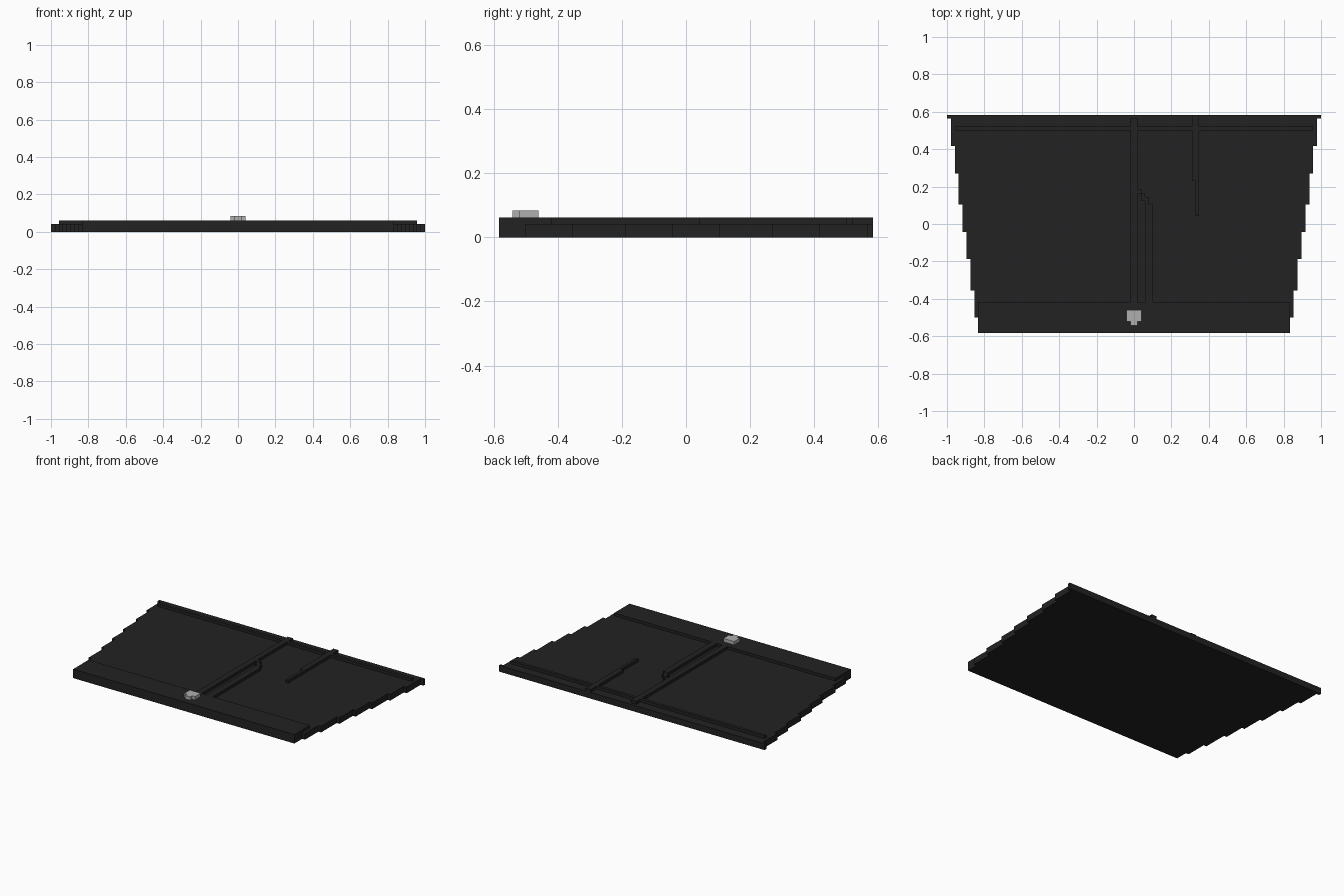
import bpy, bmesh

if "Cube" in bpy.data.objects:
    bpy.data.objects.remove(bpy.data.objects["Cube"])

def material(name, v):
    m = bpy.data.materials.new(name)
    m.diffuse_color = (v, v, v, 1)
    m.use_nodes = True
    m.node_tree.nodes["Principled BSDF"].inputs["Base Color"].default_value = m.diffuse_color
    return m

BLACK = material("matte black", 0.016)
GREY = material("light grey", 0.43)
BASE_TOP, RIB_TOP, BADGE_TOP = 0.042, 0.061, 0.084

def prism(name, outline, z0, z1, mat):
    """Extrude a counter-clockwise outline from z0 up to z1."""
    bm = bmesh.new()
    face = bm.faces.new([bm.verts.new((x, y, z0)) for x, y in outline])
    out = bmesh.ops.extrude_face_region(bm, geom=[face])
    verts = [g for g in out["geom"] if isinstance(g, bmesh.types.BMVert)]
    bmesh.ops.translate(bm, verts=verts, vec=(0, 0, z1 - z0))
    bmesh.ops.recalc_face_normals(bm, faces=bm.faces)
    me = bpy.data.meshes.new(name)
    bm.to_mesh(me)
    bm.free()
    me.materials.append(mat)
    ob = bpy.data.objects.new(name, me)
    bpy.context.collection.objects.link(ob)
    return ob

def rect(x0, x1, y0, y1):
    return [(x0, y0), (x1, y0), (x1, y1), (x0, y1)]

# Base slab: stepped sides widening towards the back, mirrored in x
steps_y = [-0.583, -0.5, -0.356, -0.188, -0.044, 0.103, 0.27, 0.416, 0.565, 0.583]
half_w = [0.833, 0.854, 0.875, 0.896, 0.917, 0.938, 0.958, 0.979, 1.0]
right = []
for w, y0, y1 in zip(half_w, steps_y, steps_y[1:]):
    right += [(w, y0), (w, y1)]
prism("base_slab", right + [(-x, y) for x, y in reversed(right)], 0, BASE_TOP, BLACK)

# Raised front strip and ribs
prism("front_strip", rect(-0.833, 0.833, -0.583, -0.418), BASE_TOP, RIB_TOP, BLACK)
prism("back_rib", rect(-0.957, 0.957, 0.5, 0.521), BASE_TOP, RIB_TOP, BLACK)
prism("centre_rib", rect(-0.02, 0.019, -0.418, 0.564), BASE_TOP, RIB_TOP, BLACK)

# Side rib that steps diagonally into the centre rib
prism("branch_rib", [
    (0.06, -0.418), (0.102, -0.418), (0.102, 0.103), (0.081, 0.103),
    (0.081, 0.145), (0.06, 0.145), (0.06, 0.166), (0.04, 0.166),
    (0.04, 0.187), (0.019, 0.187), (0.019, 0.162), (0.04, 0.162),
    (0.04, 0.124), (0.06, 0.124)], BASE_TOP, RIB_TOP, BLACK)

# Short rib running in from the back edge, narrowing at its tip
prism("short_rib", [
    (0.328, 0.042), (0.348, 0.042), (0.348, 0.583), (0.31, 0.583),
    (0.31, 0.23), (0.328, 0.23)], BASE_TOP, RIB_TOP, BLACK)

# Small shield-shaped badge on the front strip
prism("badge", [
    (-0.02, -0.542), (0.02, -0.542), (0.02, -0.521), (0.041, -0.521),
    (0.041, -0.46), (-0.041, -0.46), (-0.041, -0.521), (-0.02, -0.521)],
    RIB_TOP, BADGE_TOP, GREY)
